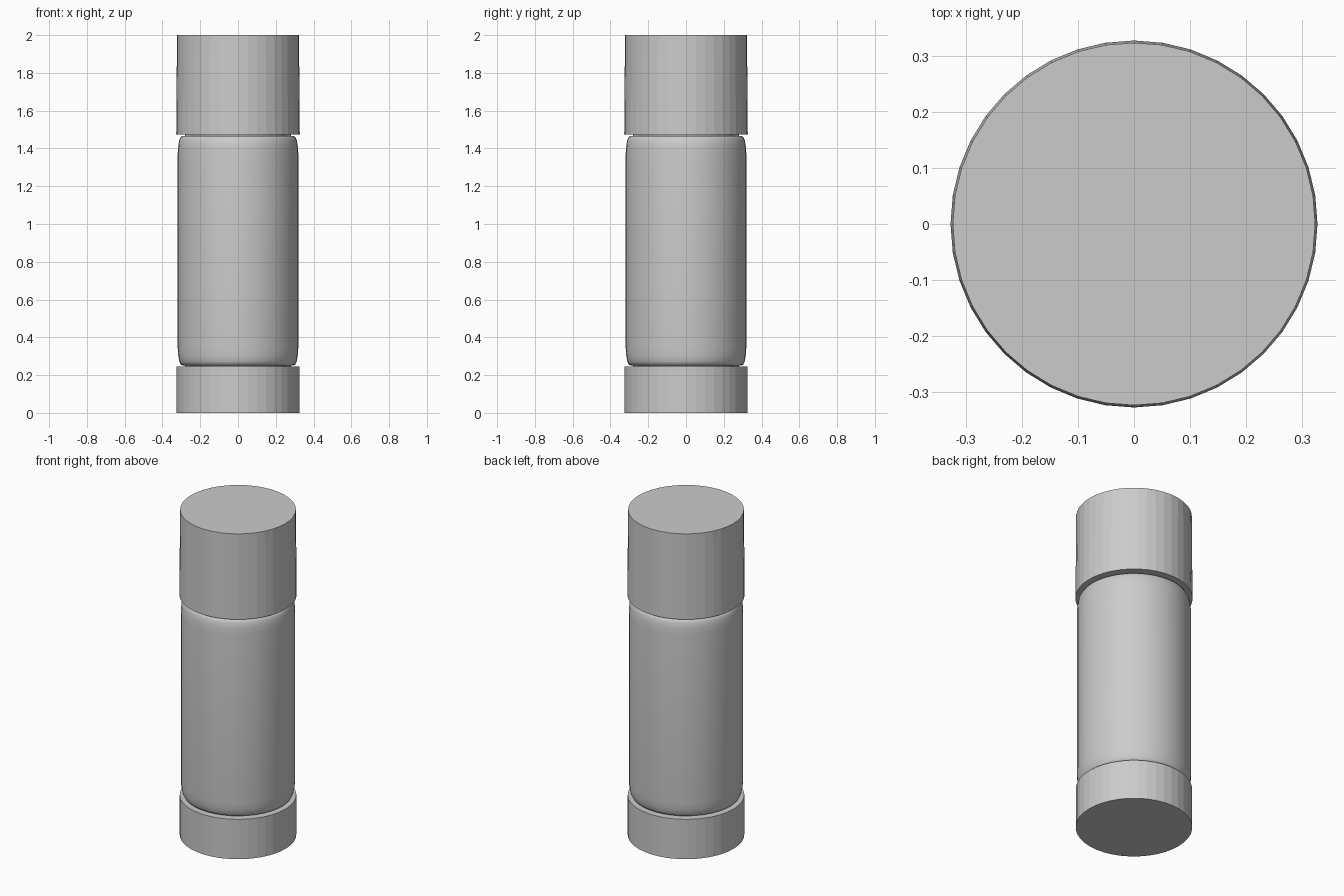
import bpy
import bmesh
import math

cube = bpy.data.objects.get("Cube")
if cube:
    bpy.data.objects.remove(cube, do_unlink=True)

SIDES = 40

grey = bpy.data.materials.new("light_grey")
grey.use_nodes = True
grey.diffuse_color = (0.6, 0.6, 0.6, 1)
grey.node_tree.nodes["Principled BSDF"].inputs["Base Color"].default_value = (0.6, 0.6, 0.6, 1)


def lathe(name, profile, smooth=False):
    """Closed solid of revolution from (radius, height) points, bottom to top."""
    bm = bmesh.new()
    rings = []
    for r, z in profile:
        angles = [2 * math.pi * i / SIDES for i in range(SIDES)]
        rings.append([bm.verts.new((r * math.cos(a), r * math.sin(a), z)) for a in angles])
    for low, high in zip(rings, rings[1:]):
        for i in range(SIDES):
            j = (i + 1) % SIDES
            bm.faces.new((low[i], low[j], high[j], high[i])).smooth = smooth
    bm.faces.new(rings[0][::-1])
    bm.faces.new(rings[-1])
    mesh = bpy.data.meshes.new(name)
    bm.to_mesh(mesh)
    bm.free()
    mesh.materials.append(grey)
    obj = bpy.data.objects.new(name, mesh)
    bpy.context.collection.objects.link(obj)
    return obj


# Faceted foot and slightly tapered cap
lathe("base", [(0.325, 0), (0.325, 0.245)])
lathe("cap", [(0.327, 1.475), (0.323, 2.0)])

# Smooth body with rounded shoulders at both ends
shoulder = [(0.29, 0.25), (0.303, 0.256), (0.311, 0.272), (0.316, 0.3), (0.319, 0.34)]
top = [(r, 1.717 - z) for r, z in reversed(shoulder)]
lathe("body", shoulder + top, smooth=True)

# Hidden core joining the three parts
lathe("core", [(0.28, 0.2), (0.28, 1.52)])
